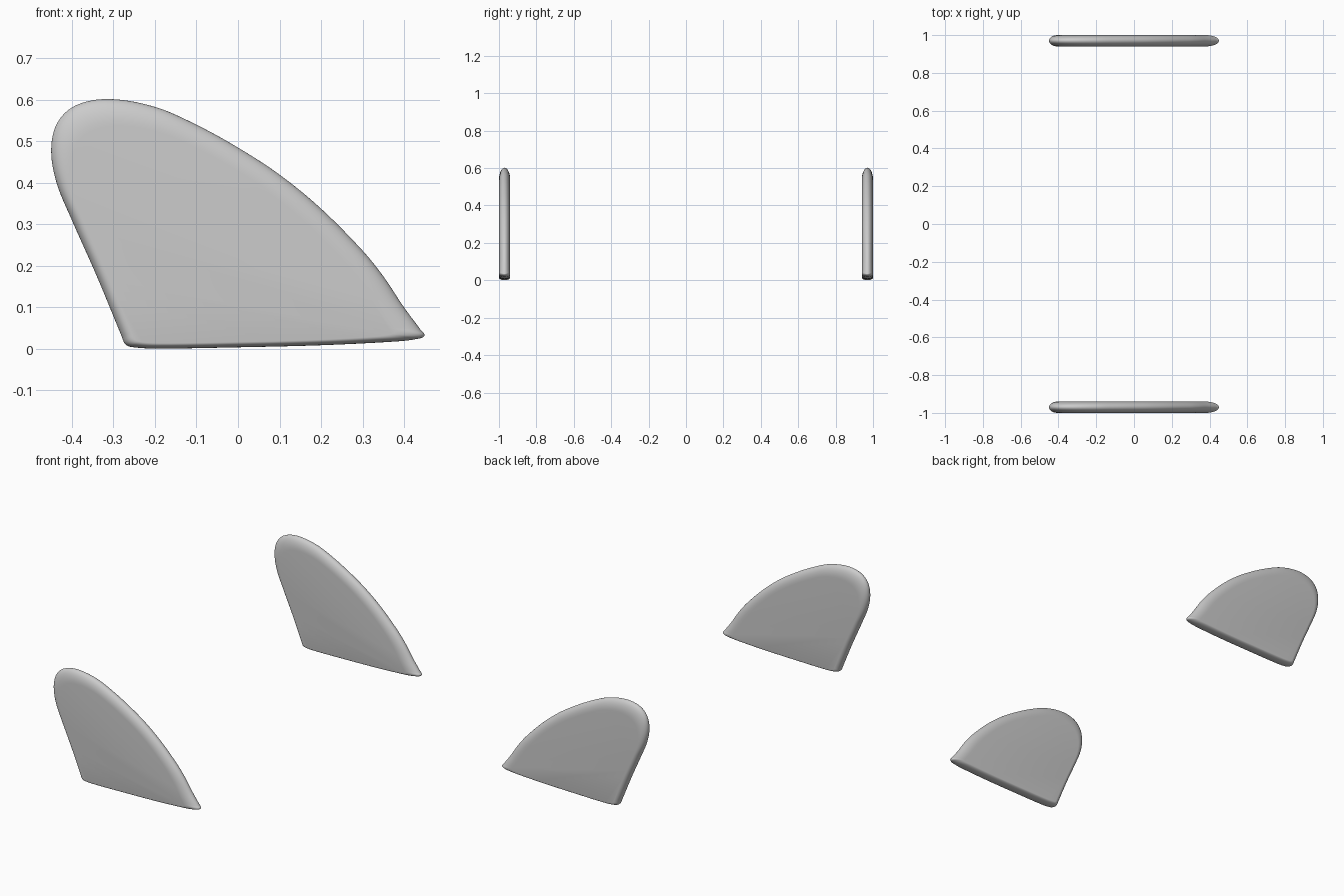
import bpy, bmesh, math
from mathutils import Vector
from mathutils.geometry import interpolate_bezier

if "Cube" in bpy.data.objects:
    bpy.data.objects.remove(bpy.data.objects["Cube"])

# side outline of the fin (x, z), counter-clockwise from the rear lower corner
OUTLINE = [(-0.272, 0.012), (-0.258, 0.005), (-0.2, 0.001), (0, 0.004), (0.2, 0.009),
           (0.38, 0.018), (0.43, 0.024), (0.449, 0.032), (0.44, 0.046), (0.40, 0.10),
           (0.35, 0.175), (0.30, 0.237), (0.2, 0.338), (0.1, 0.42), (0, 0.485),
           (-0.1, 0.54), (-0.2, 0.583), (-0.31, 0.602), (-0.39, 0.587), (-0.435, 0.545),
           (-0.45, 0.48), (-0.437, 0.40), (-0.4, 0.31), (-0.34, 0.175), (-0.28, 0.03)]
HALF, CENTRE_Y = 0.03, 0.97      # half thickness and distance from the middle
PIVOT = Vector((-0.1, 0.1))      # low pivot: wide rounding on top, tight at the base
INSET = 0.13


def smooth_outline(points, steps=6):
    p = [Vector(q) for q in points]
    n, out = len(p), []
    tan = [(p[(i + 1) % n] - p[i - 1]).normalized() for i in range(n)]
    for i in range(n):
        a, b = p[i], p[(i + 1) % n]
        k = (b - a).length / 3
        out += interpolate_bezier(a, a + tan[i] * k, b - tan[(i + 1) % n] * k, b, steps + 1)[:-1]
    return [Vector(q[:2]) for q in out]


def make_fin(name, side):
    bm = bmesh.new()
    outline = smooth_outline(OUTLINE)
    rings = []
    # rounded rim: rings follow a half ellipse from one face to the other
    for j in range(17):
        a = math.pi * (j / 16 - 0.5)
        s = 1 - INSET * (1 - math.cos(a))
        y = side * CENTRE_Y + HALF * math.sin(a)
        rings.append([bm.verts.new((v.x, y, v.y))
                      for v in (PIVOT + (q - PIVOT) * s for q in outline)])
    n = len(outline)
    for r0, r1 in zip(rings, rings[1:]):
        for i in range(n):
            k = (i + 1) % n
            bm.faces.new((r0[i], r0[k], r1[k], r1[i]))
    # flat side faces
    bm.faces.new(rings[0])
    bm.faces.new(rings[-1])
    bmesh.ops.recalc_face_normals(bm, faces=bm.faces)
    for f in bm.faces:
        f.smooth = True
    me = bpy.data.meshes.new(name)
    bm.to_mesh(me)
    bm.free()
    bpy.context.collection.objects.link(bpy.data.objects.new(name, me))


make_fin("front_fin", -1)
make_fin("back_fin", 1)
